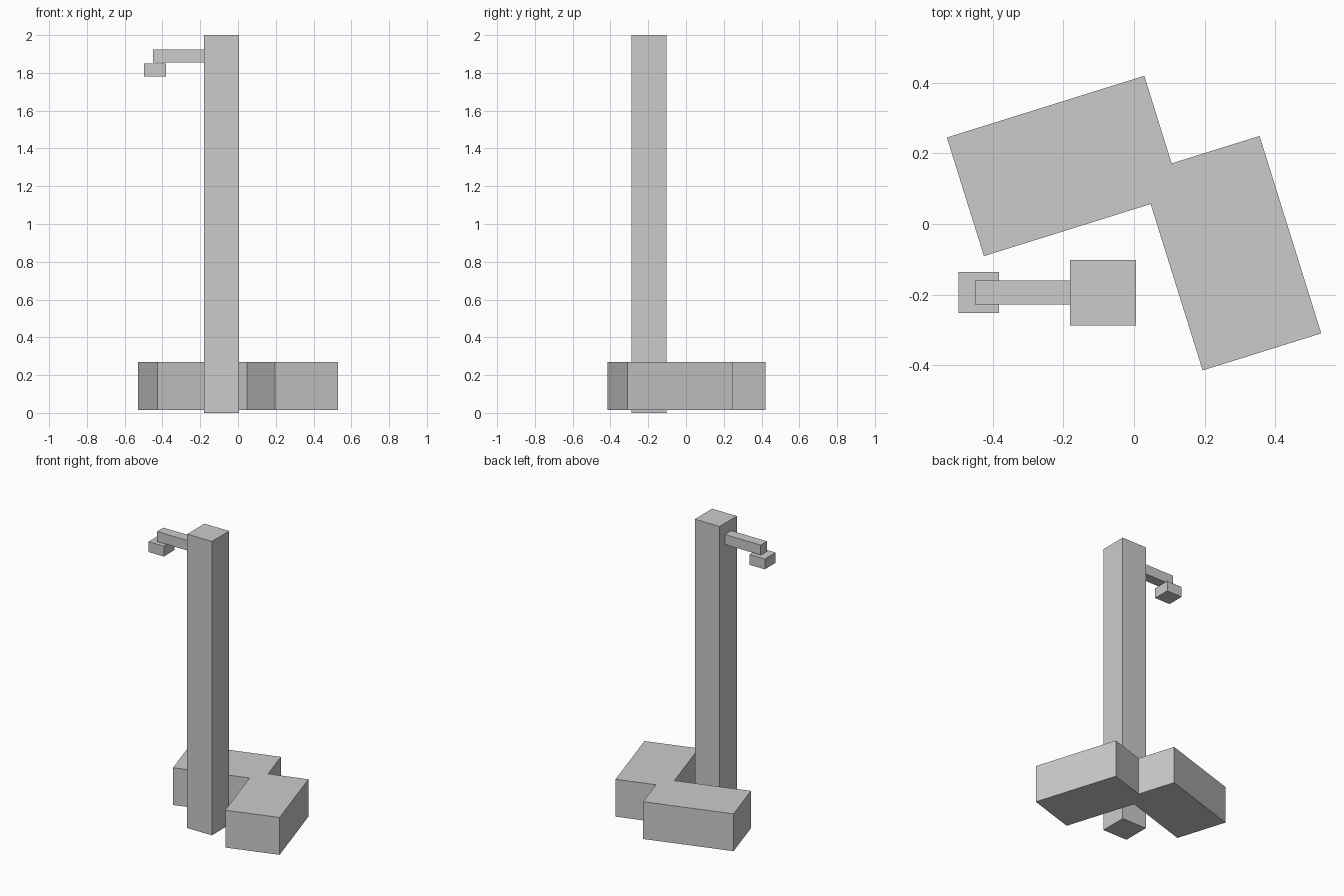
import bpy
import bmesh
from math import radians
from mathutils import Matrix

cube = bpy.data.objects.get("Cube")
if cube:
    bpy.data.objects.remove(cube, do_unlink=True)

grey = bpy.data.materials.new("light_grey")
grey.use_nodes = True
colour = (0.6, 0.6, 0.6, 1)
grey.diffuse_color = colour
grey.node_tree.nodes["Principled BSDF"].inputs["Base Color"].default_value = colour


def add_object(name, bm):
    bmesh.ops.recalc_face_normals(bm, faces=bm.faces)
    mesh = bpy.data.meshes.new(name)
    bm.to_mesh(mesh)
    bm.free()
    mesh.materials.append(grey)
    obj = bpy.data.objects.new(name, mesh)
    bpy.context.collection.objects.link(obj)
    return obj


def box(name, low, high):
    bm = bmesh.new()
    size = [h - l for l, h in zip(low, high)]
    centre = [(h + l) / 2 for l, h in zip(low, high)]
    bmesh.ops.create_cube(bm, size=1, matrix=Matrix.Translation(centre) @ Matrix.Diagonal((*size, 1)))
    return add_object(name, bm)


def prism(name, outline, bottom, top, angle):
    bm = bmesh.new()
    face = bm.faces.new([bm.verts.new((x, y, bottom)) for x, y in outline])
    side = bmesh.ops.extrude_face_region(bm, geom=[face])["geom"]
    moved = [v for v in side if isinstance(v, bmesh.types.BMVert)]
    bmesh.ops.translate(bm, verts=moved, vec=(0, 0, top - bottom))
    bm.transform(Matrix.Rotation(angle, 4, "Z"))
    return add_object(name, bm)


# Two equal blocks joined at their corners, turned on the ground
length, width = 0.586, 0.352
ax, ay = -0.433, 0.392     # back right corner of the wing
bx, by = 0.414, 0.132      # back left corner of the cross block
prism("joined_blocks", [
    (ax, ay), (ax, ay - width),
    (bx - width, ay - width), (bx - width, by - length),
    (bx, by - length), (bx, by),
    (ax + length, by), (ax + length, ay),
], 0.016, 0.27, radians(17.35))

# Tall post with a side arm and hanging head
box("post", (-0.181, -0.288, 0), (0.005, -0.102, 2))
box("arm", (-0.45, -0.228, 1.855), (-0.181, -0.16, 1.923))
box("hanging_head", (-0.498, -0.252, 1.78), (-0.382, -0.136, 1.85))
